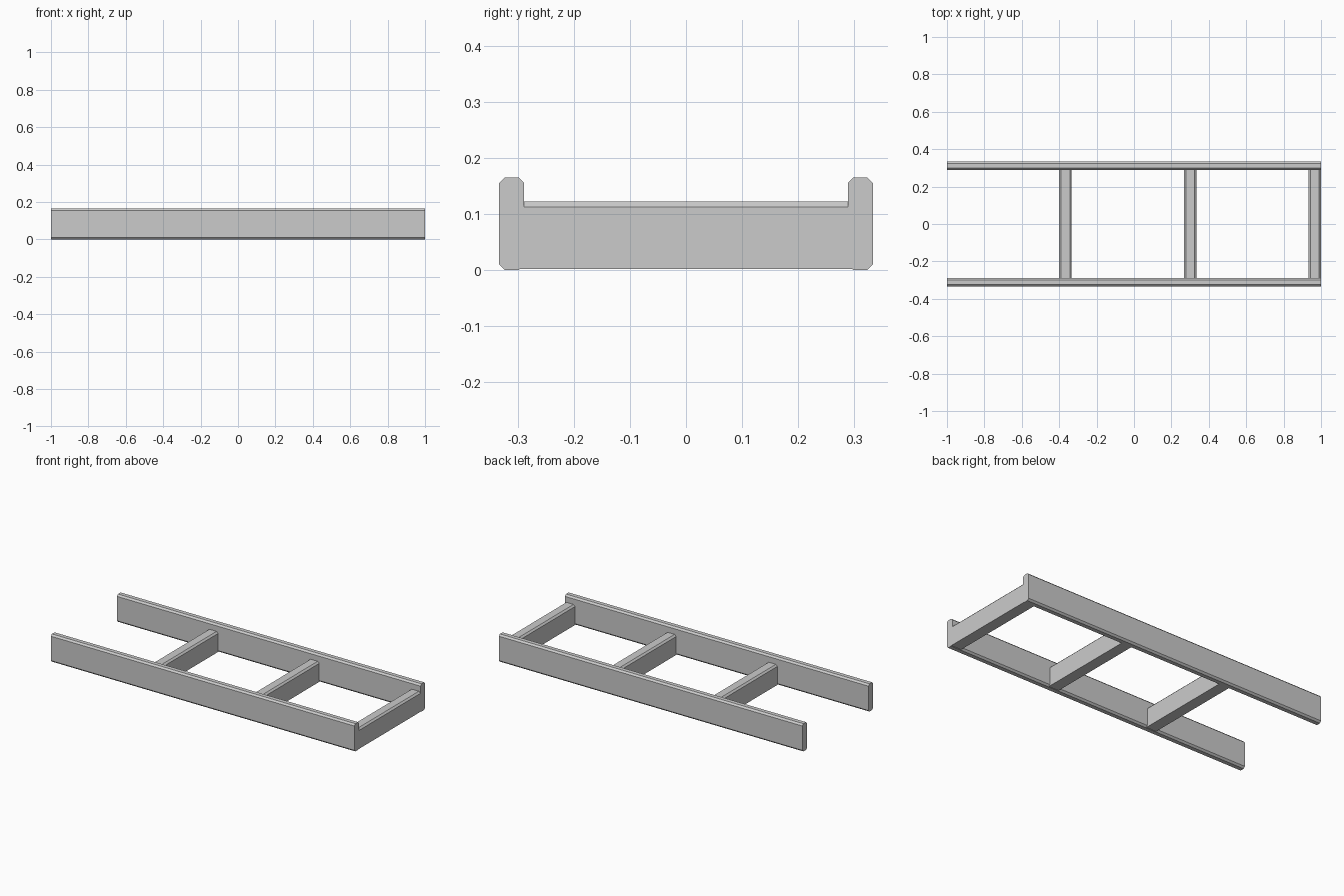
import bpy, bmesh
from mathutils import Vector

if "Cube" in bpy.data.objects:
    bpy.data.objects.remove(bpy.data.objects["Cube"])

C = 0.01  # chamfer size


def prism(name, profile, direction):
    """Extrude a flat closed profile along a direction into a solid."""
    bm = bmesh.new()
    face = bm.faces.new([bm.verts.new(p) for p in profile])
    ext = bmesh.ops.extrude_face_region(bm, geom=[face])
    verts = [v for v in ext["geom"] if isinstance(v, bmesh.types.BMVert)]
    bmesh.ops.translate(bm, verts=verts, vec=Vector(direction))
    bmesh.ops.recalc_face_normals(bm, faces=bm.faces)
    mesh = bpy.data.meshes.new(name)
    bm.to_mesh(mesh)
    bm.free()
    obj = bpy.data.objects.new(name, mesh)
    bpy.context.collection.objects.link(obj)
    return obj


# Long side rails: chamfered on all four long edges
IN, OUT, H = 0.2885, 0.333, 0.165
rail = [(IN + C, 0), (OUT - C, 0), (OUT, C), (OUT, H - C),
        (OUT - C, H), (IN + C, H), (IN, H - C), (IN, C)]
for name, s in (("front_rail", -1), ("back_rail", 1)):
    prism(name, [(-1, s * y, z) for y, z in rail], (2, 0, 0))

# Cross rungs: chamfered on the top edges, let into the rails
W, T, B, L = 0.0333, 0.122, 0.002, IN + 0.02
rung = [(-W, B), (W, B), (W, T - C), (W - C, T), (-W + C, T), (-W, T - C)]
for i, cx in enumerate((-0.3667, 0.3, 0.9667)):
    prism(f"rung_{i + 1}", [(cx + x, -L, z) for x, z in rung], (0, 2 * L, 0))
